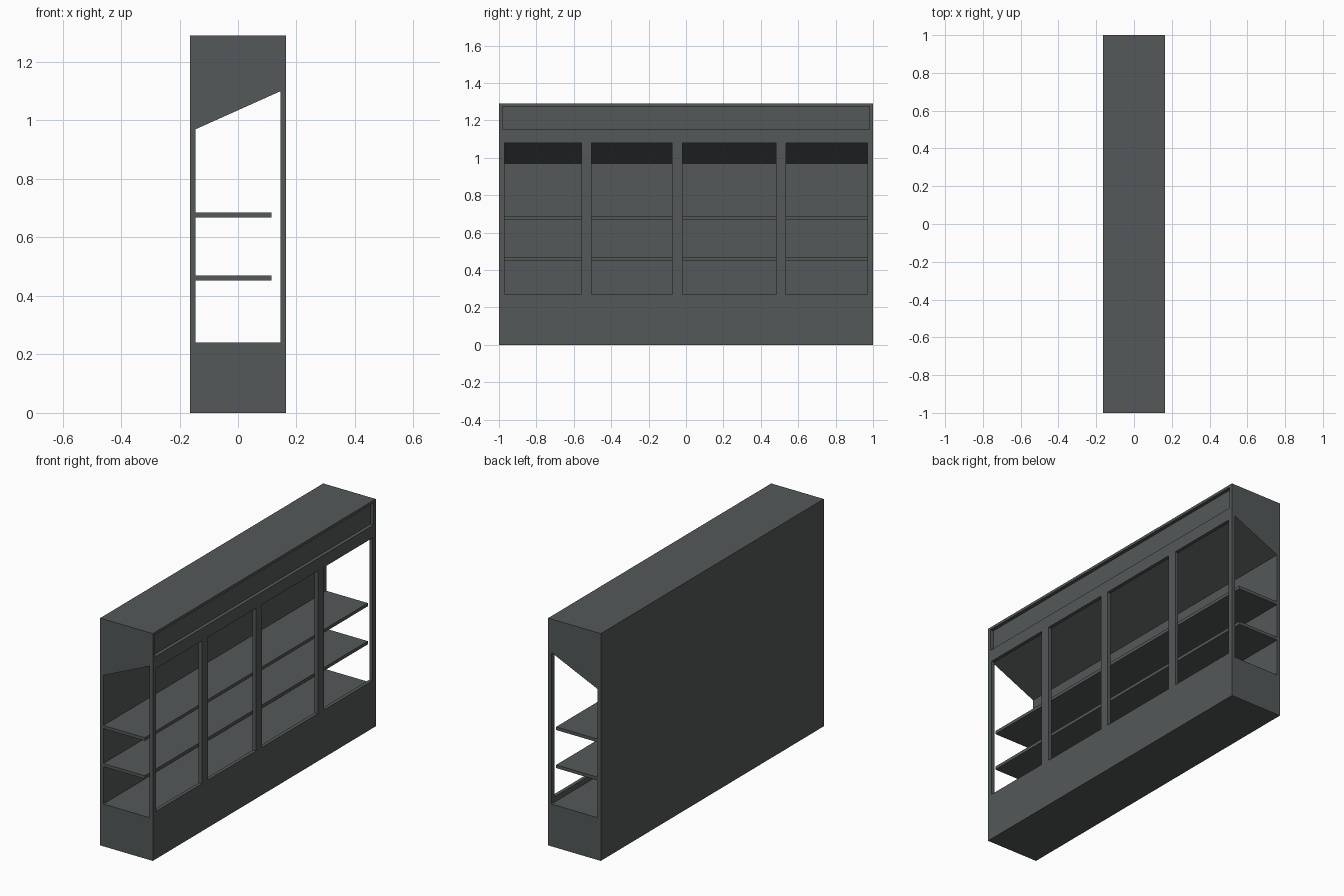
import bpy, bmesh

if "Cube" in bpy.data.objects:
    bpy.data.objects.remove(bpy.data.objects["Cube"])

HALF_X, HALF_Y, TOP = 0.165, 1.0, 1.29
IN_X = 0.145          # inner faces of the back and front panels

grey = bpy.data.materials.new("charcoal grey")
grey.diffuse_color = (0.088, 0.098, 0.098, 1)
grey.use_nodes = True
grey.node_tree.nodes["Principled BSDF"].inputs["Base Color"].default_value = grey.diffuse_color


def prism(name, profile, y0, y1):
    """Extrude an (x, z) profile along y."""
    bm = bmesh.new()
    face = bm.faces.new([bm.verts.new((x, y0, z)) for x, z in profile])
    ext = bmesh.ops.extrude_face_region(bm, geom=[face])
    verts = [v for v in ext["geom"] if isinstance(v, bmesh.types.BMVert)]
    bmesh.ops.translate(bm, verts=verts, vec=(0, y1 - y0, 0))
    bmesh.ops.recalc_face_normals(bm, faces=bm.faces)
    me = bpy.data.meshes.new(name)
    bm.to_mesh(me)
    bm.free()
    me.materials.append(grey)
    ob = bpy.data.objects.new(name, me)
    bpy.context.collection.objects.link(ob)
    return ob


def box(name, x0, x1, y0, y1, z0, z1):
    return prism(name, [(x0, z0), (x1, z0), (x1, z1), (x0, z1)], y0, y1)


def cut(target, cutter):
    """Subtract the cutter, apply the result and remove the cutter."""
    cutter.hide_render = True
    mod = target.modifiers.new("cut", 'BOOLEAN')
    mod.operation, mod.solver, mod.object = 'DIFFERENCE', 'EXACT', cutter
    bpy.context.view_layer.objects.active = target
    bpy.ops.object.modifier_apply(modifier=mod.name)
    bpy.data.objects.remove(cutter)


# Cabinet body
cabinet = box("cabinet", -HALF_X, HALF_X, -HALF_Y, HALF_Y, 0, TOP)

# Open interior with sloped ceiling, running through both ends
cut(cabinet, prism("interior_cutter",
                   [(-IN_X, 0.24), (IN_X, 0.24), (IN_X, 1.10), (-IN_X, 0.97)],
                   -1.1, 1.1))

# Four openings in the long display side
for y0, y1 in [(-0.97, -0.56), (-0.505, -0.075), (-0.02, 0.48), (0.535, 0.97)]:
    cut(cabinet, box("opening_cutter", 0.12, 0.2, y0, y1, 0.27, 1.08))

# Recessed header panel
cut(cabinet, box("header_cutter", 0.145, 0.2, -0.98, 0.98, 1.15, 1.275))

# Shelves fixed to the back panel
for name, z0, z1 in [("lower_shelf", 0.452, 0.47), ("upper_shelf", 0.668, 0.686)]:
    box(name, -IN_X, 0.115, -HALF_Y, HALF_Y, z0, z1)
